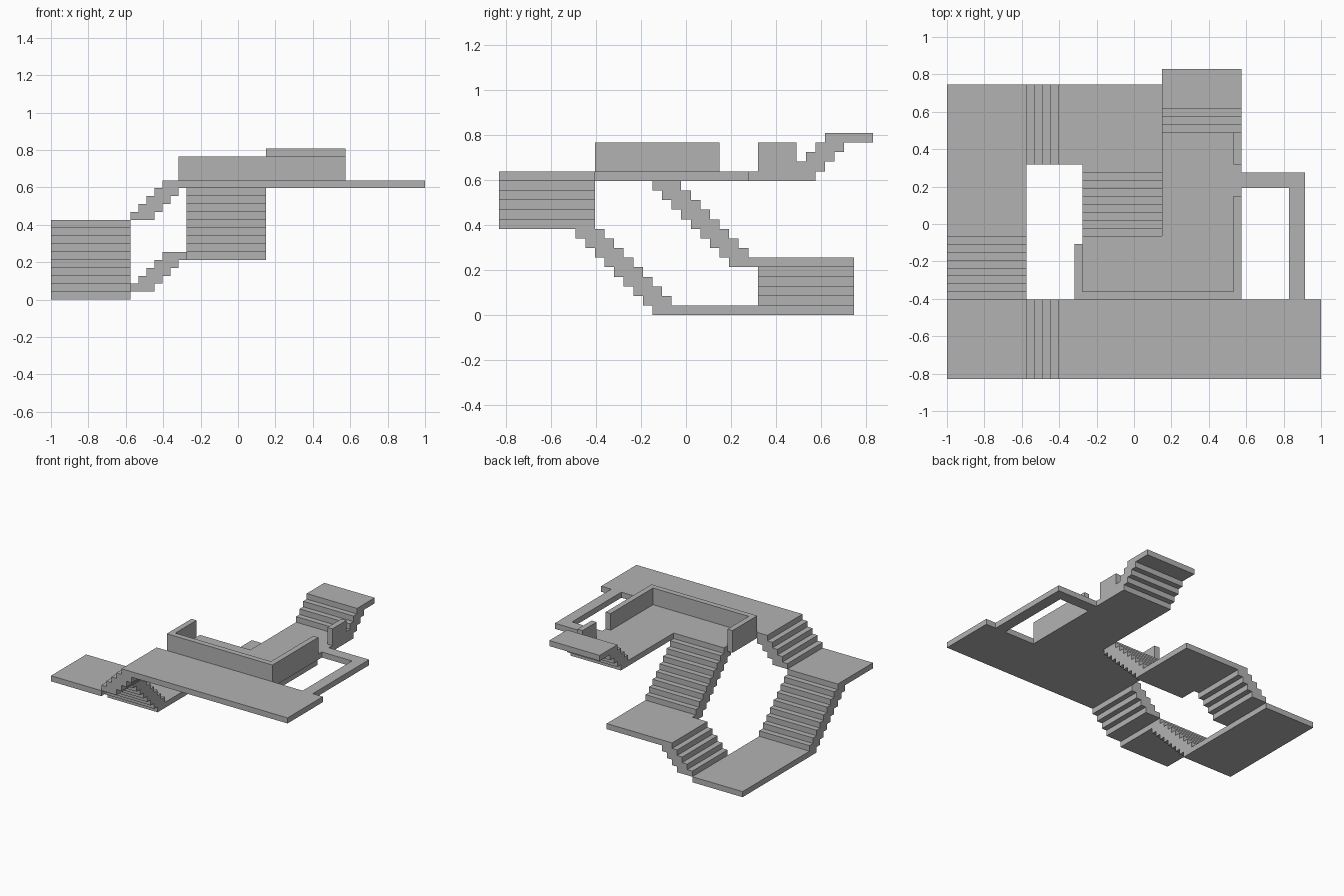
import bpy, bmesh
from mathutils import Vector

if "Cube" in bpy.data.objects:
    bpy.data.objects.remove(bpy.data.objects["Cube"], do_unlink=True)

U = 2 / 47                         # one module: slab thickness, riser and tread
CENTRE = Vector((23.5, 19.5, 0))   # middle of the plan, in modules

grey = bpy.data.materials.new("plain_grey")
grey.use_nodes = True
COLOUR = (0.45, 0.45, 0.45, 1)
grey.diffuse_color = COLOUR
grey.node_tree.nodes["Principled BSDF"].inputs["Base Color"].default_value = COLOUR


def prism(name, outline, sweep):
    """Extrude a closed outline of 3D points along a vector."""
    bm = bmesh.new()
    face = bm.faces.new([bm.verts.new((Vector(p) - CENTRE) * U) for p in outline])
    grown = bmesh.ops.extrude_face_region(bm, geom=[face], use_keep_orig=True)
    top = [v for v in grown["geom"] if isinstance(v, bmesh.types.BMVert)]
    bmesh.ops.translate(bm, verts=top, vec=Vector(sweep) * U)
    bmesh.ops.recalc_face_normals(bm, faces=bm.faces)
    mesh = bpy.data.meshes.new(name)
    bm.to_mesh(mesh)
    bm.free()
    mesh.materials.append(grey)
    obj = bpy.data.objects.new(name, mesh)
    bpy.context.collection.objects.link(obj)
    return obj


def slab(name, plan, z, height=1):
    return prism(name, [(x, y, z) for x, y in plan], (0, 0, height))


def rect(x0, x1, y0, y1):
    return [(x0, y0), (x1, y0), (x1, y1), (x0, y1)]


def stairs(name, start, run, width, count):
    """Sawtooth flight of overlapping treads, each three modules deep."""
    front, back = [], []
    for k in range(count):
        front += [(k, k), (k, k + 1)]
        back += [(k + 3, k), (k + 3, k + 1)]
    start, run = Vector(start), Vector(run)
    return prism(name, [start + run * s + Vector((0, 0, z))
                        for s, z in front + back[::-1]], width)


ACROSS_X, ACROSS_Y = (10, 0, 0), (0, 10, 0)
TO_FRONT, TO_BACK, TO_LEFT = (0, -1, 0), (0, 1, 0), (1, 0, 0)

# Landings
slab("ground_landing", rect(0, 10, 16, 37), 0)
slab("front_landing", rect(0, 10, 0, 10), 9)
slab("back_landing", [(14, 27), (17, 27), (17, 24), (27, 24), (27, 37), (14, 37)], 5)
slab("top_landing", rect(27, 37, 34, 39), 18)

# Main floor with its front terrace and rear corridor
slab("main_floor", [(14, 0), (47, 0), (47, 10), (37, 10), (37, 33), (27, 33),
                    (27, 18), (17, 18), (17, 17), (16, 17), (16, 10), (14, 10)], 14)

# Narrow walkway around the side opening
slab("side_walkway", [(43, 10), (45, 10), (45, 26), (37, 26), (37, 24), (43, 24)], 14)

# Parapets
slab("main_parapet", [(16, 10), (37, 10), (37, 23), (36, 23), (36, 11),
                      (17, 11), (17, 17), (16, 17)], 15, 3)
slab("corridor_parapet", rect(36, 37, 27, 31), 15, 3)

# Flights of stairs
stairs("ground_to_front_stairs", (0, 18, 1), TO_FRONT, ACROSS_X, 8)
stairs("front_to_main_stairs", (10, 0, 10), TO_LEFT, ACROSS_Y, 4)
stairs("ground_to_back_stairs", (10, 27, 1), TO_LEFT, ACROSS_Y, 4)
stairs("back_to_main_stairs", (17, 26, 6), TO_FRONT, ACROSS_X, 8)
stairs("main_to_top_stairs", (27, 31, 15), TO_BACK, ACROSS_X, 3)
